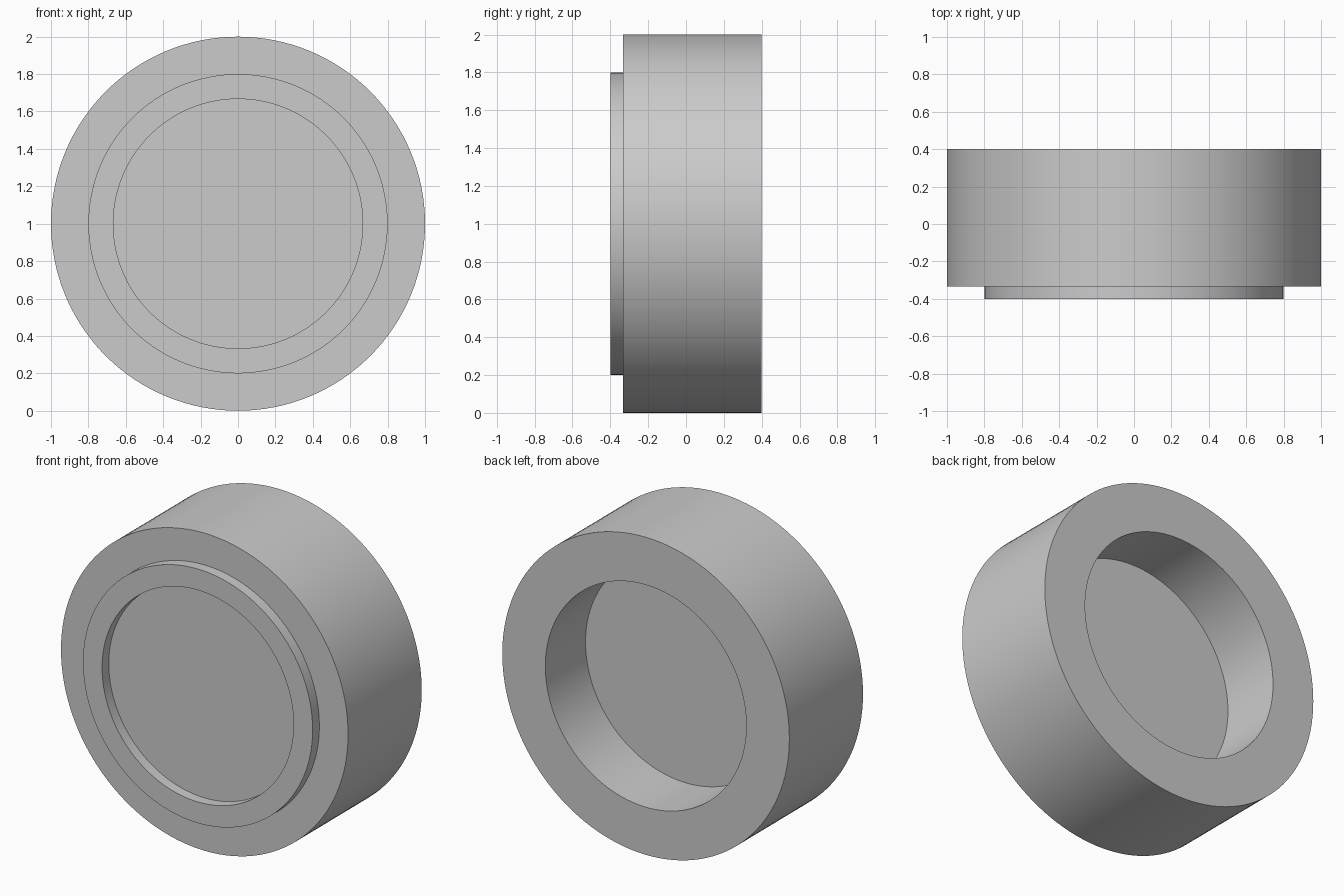
import bpy
import bmesh
import math
from mathutils import Vector

SEGMENTS = 128
cube = bpy.data.objects.get("Cube")
if cube:
    bpy.data.objects.remove(cube, do_unlink=True)

# Single plain grey material
grey = bpy.data.materials.new("plain grey")
grey.use_nodes = True
colour = (0.6, 0.6, 0.6, 1.0)
grey.diffuse_color = colour
grey.node_tree.nodes["Principled BSDF"].inputs["Base Color"].default_value = colour

# Half section as (radius, y), from the front floor round to the back floor
profile = [
    (0, -0.333), (0.667, -0.333),       # shallow front recess
    (0.667, -0.4), (0.8, -0.4),         # raised front lip
    (0.8, -0.333), (1, -0.333),         # front shoulder
    (1, 0.4), (0.7, 0.4),               # outer wall and back rim
    (0.7, 0), (0, 0),                   # deep back recess
]

# Revolve the section about the y axis
bm = bmesh.new()
verts = [bm.verts.new((r, y, 0)) for r, y in profile]
edges = [bm.edges.new(pair) for pair in zip(verts, verts[1:])]
bmesh.ops.spin(bm, geom=verts + edges, cent=(0, 0, 0), axis=(0, 1, 0),
               angle=math.tau, steps=SEGMENTS, use_duplicate=False)
bmesh.ops.remove_doubles(bm, verts=bm.verts, dist=0.0001)
bmesh.ops.recalc_face_normals(bm, faces=bm.faces)
bmesh.ops.translate(bm, verts=bm.verts, vec=Vector((0, 0, 1)))

mesh = bpy.data.meshes.new("round_cap")
bm.to_mesh(mesh)
bm.free()
mesh.materials.append(grey)
cap = bpy.data.objects.new("round_cap", mesh)
bpy.context.collection.objects.link(cap)

# Smooth round walls with sharp rims
bpy.ops.object.select_all(action="DESELECT")
cap.select_set(True)
bpy.context.view_layer.objects.active = cap
bpy.ops.object.shade_smooth_by_angle(angle=math.radians(30))
